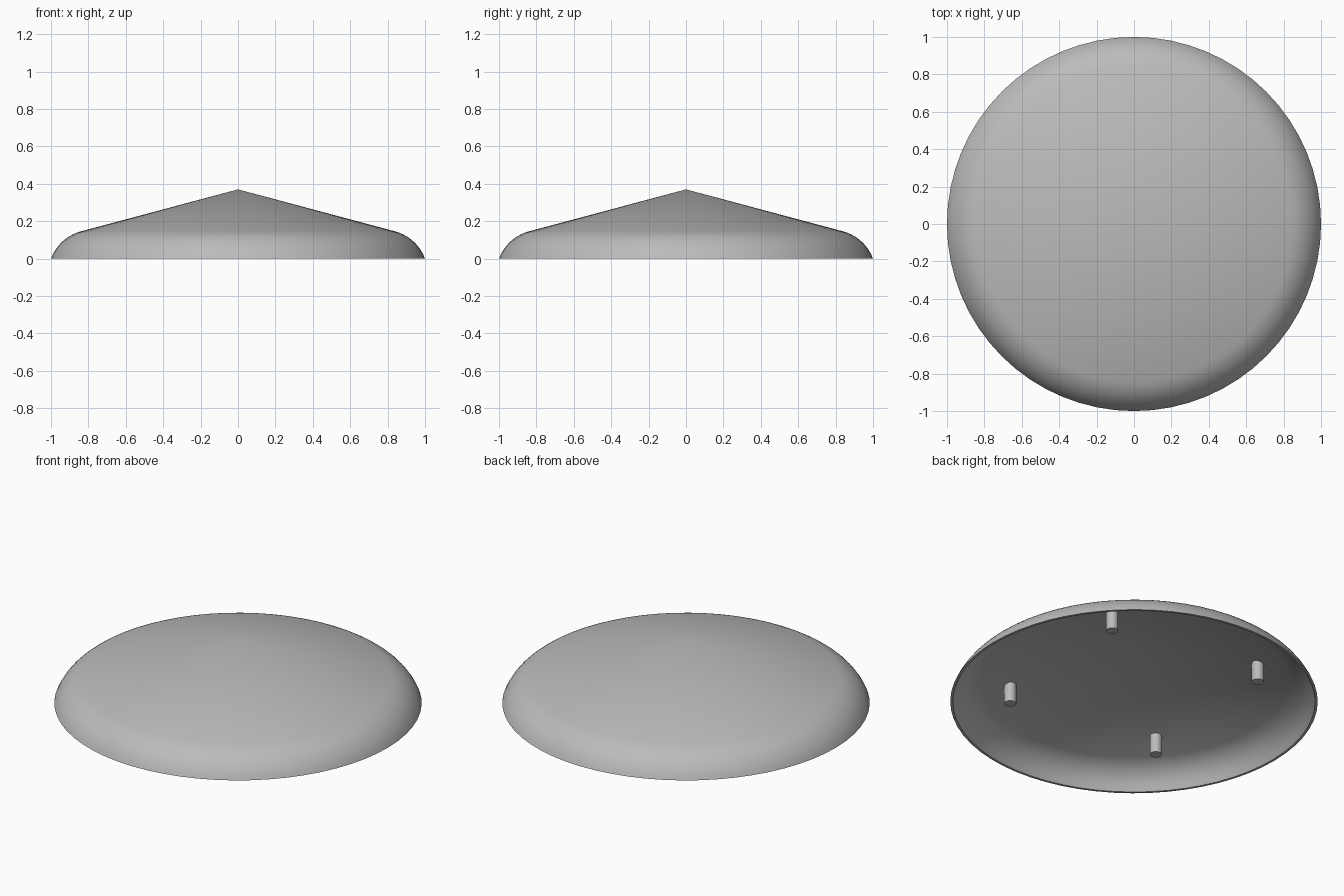
import bpy, bmesh
from math import sin, cos, pi, radians

cube = bpy.data.objects.get("Cube")
if cube:
    bpy.data.objects.remove(cube)

grey = bpy.data.materials.new("light_grey")
grey.use_nodes = True
colour = (0.5, 0.5, 0.5, 1)
grey.diffuse_color = colour
grey.node_tree.nodes["Principled BSDF"].inputs["Base Color"].default_value = colour


def finish(name, bm):
    bmesh.ops.recalc_face_normals(bm, faces=bm.faces)
    mesh = bpy.data.meshes.new(name)
    bm.to_mesh(mesh)
    bm.free()
    mesh.materials.append(grey)
    obj = bpy.data.objects.new(name, mesh)
    bpy.context.collection.objects.link(obj)
    bpy.ops.object.select_all(action="DESELECT")
    obj.select_set(True)
    bpy.context.view_layer.objects.active = obj
    bpy.ops.object.shade_smooth_by_angle(angle=radians(35))
    return obj


def arc(cx, cz, r, start, end, steps=10):
    angles = [radians(start + (end - start) * i / steps) for i in range(steps + 1)]
    return [(cx + r * cos(a), cz + r * sin(a)) for a in angles]


# Hollow conical lid with a rounded shoulder, spun from a closed profile
outer = [(0, 0.37)] + arc(0.778, -0.083, 0.237, 75, 20.5)
inner = arc(0.778, -0.083, 0.222, 22, 75) + [(0, 0.345)]
outer[-1], inner[0] = (1, 0), (0.986, 0)
bm = bmesh.new()
verts = [bm.verts.new((x, 0, z)) for x, z in outer + inner]
edges = [bm.edges.new(pair) for pair in zip(verts, verts[1:])]
bmesh.ops.spin(bm, geom=verts + edges, cent=(0, 0, 0), axis=(0, 0, 1),
               angle=2 * pi, steps=64, use_duplicate=False)
bmesh.ops.remove_doubles(bm, verts=bm.verts, dist=0.0005)
finish("lid_shell", bm)

# Four locating pegs under the lid
PEG_BOTTOM, PEG_TOP, PEG_RING = 0.055, 0.172, 0.684
for i in range(4):
    a = radians(40 + 90 * i)
    bm = bmesh.new()
    bmesh.ops.create_cone(bm, cap_ends=True, segments=24, radius1=0.033,
                          radius2=0.033, depth=PEG_TOP - PEG_BOTTOM)
    peg = finish(f"peg_{i + 1}", bm)
    peg.location = (PEG_RING * cos(a), PEG_RING * sin(a), (PEG_BOTTOM + PEG_TOP) / 2)
